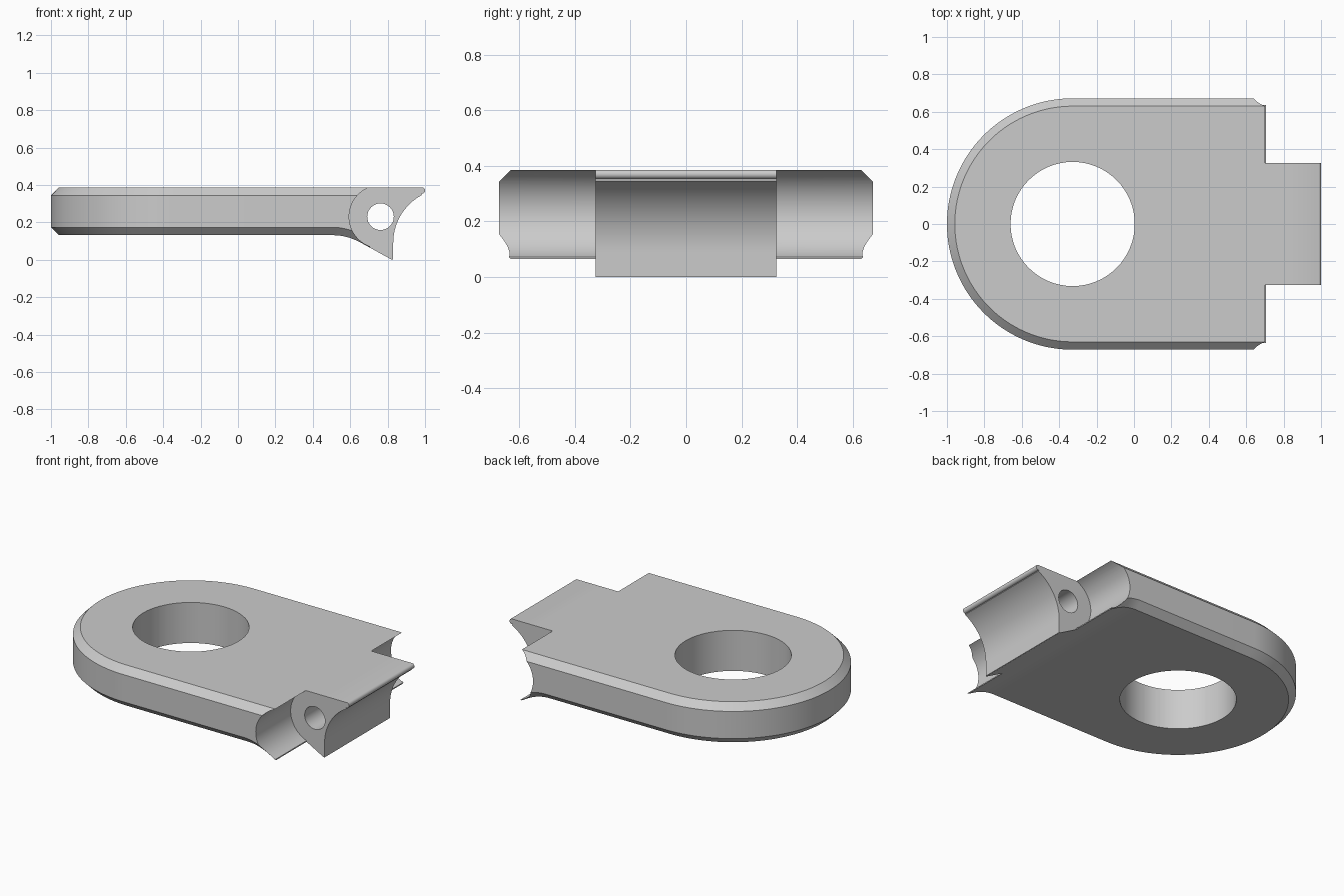
import bpy, bmesh
from math import cos, sin, pi, radians, sqrt

cube = bpy.data.objects.get("Cube")
if cube:
    bpy.data.objects.remove(cube, do_unlink=True)

TOP, BASE, CHAMFER = 0.386, 0.131, 0.042
RADIUS, CENTRE_X = 0.672, -0.328
PIN_X, PIN_Z, KNUCKLE = 0.762, 0.23, 0.325

grey = bpy.data.materials.new("plain grey")
grey.use_nodes = True
colour = (0.6, 0.6, 0.6, 1)
grey.diffuse_color = colour
grey.node_tree.nodes["Principled BSDF"].inputs["Base Color"].default_value = colour


def make_object(name, bm):
    bmesh.ops.remove_doubles(bm, verts=bm.verts, dist=1e-5)
    bmesh.ops.recalc_face_normals(bm, faces=bm.faces)
    mesh = bpy.data.meshes.new(name)
    bm.to_mesh(mesh)
    bm.free()
    mesh.materials.append(grey)
    obj = bpy.data.objects.new(name, mesh)
    bpy.context.collection.objects.link(obj)
    return obj


def arc(cx, cz, r, start, end, steps):
    angles = [radians(start + (end - start) * i / steps) for i in range(steps + 1)]
    return [(cx + r * cos(a), cz + r * sin(a)) for a in angles]


def prism(name, points, low, high, axis="y"):
    """Closed profile pushed along one axis."""
    bm = bmesh.new()
    place = (lambda p, d: (p[0], d, p[1])) if axis == "y" else (lambda p, d: (p[0], p[1], d))
    rings = [[bm.verts.new(place(p, d)) for p in points] for d in (low, high)]
    for ring in rings:
        bm.faces.new(ring)
    for i in range(len(points)):
        j = (i + 1) % len(points)
        bm.faces.new((rings[0][i], rings[0][j], rings[1][j], rings[1][i]))
    return make_object(name, bm)


def underside(x):
    """Flat, then a rounded bend into the slope below the knuckle."""
    slope, start, bend = 0.555, 0.51, 0.15
    t = x - start
    if t <= 0:
        return BASE
    if t < bend:
        return BASE - slope * t * t / (2 * bend)
    return max(0, BASE - slope * (t - bend / 2))


# Plate: eight-sided chamfered sections lofted from the round end
stations = [(pi - pi / 2 * i / 40, 0) for i in range(41)]
stations += [(pi / 2, x - CENTRE_X) for x in
             [0.51 + 0.015 * i for i in range(11)] + [0.822, 1.05]]
bm = bmesh.new()
rings = []
for angle, shift in stations:
    def corner(inset):
        r = RADIUS - inset
        return CENTRE_X + shift + r * cos(angle), r * sin(angle)
    (xo, yo), (xi, yi) = corner(0), corner(CHAMFER)
    half = [(xi, yi, TOP), (xo, yo, TOP - CHAMFER),
            (xo, yo, underside(xo) + CHAMFER), (xi, yi, underside(xi))]
    loop = half + [(x, -y, z) for x, y, z in reversed(half)]
    rings.append([bm.verts.new(p) for p in loop])
for a, b in zip(rings, rings[1:]):
    for i in range(8):
        j = (i + 1) % 8
        if a is rings[0] and i in (3, 7):
            bm.faces.new((a[i], b[j], b[i]))
        else:
            bm.faces.new((a[i], a[j], b[j], b[i]))
bm.faces.new(rings[-1])
plate = make_object("hinged_plate", bm)

# Cutters: round opening, pin hole, side notches, curved nose
cutters = [
    prism("round_opening", arc(CENTRE_X, 0, 0.332, 0, 354.375, 63), -1, 1, "z"),
    prism("pin_hole", arc(PIN_X, PIN_Z, 0.071, 0, 348.75, 31), -1, 1),
]
notch = arc(PIN_X, PIN_Z, 0.168, 110, 250, 32)
notch = [(notch[0][0], 0.6)] + notch + [(notch[-1][0], -0.5), (1.3, -0.5), (1.3, 0.6)]
for side, low, high in (("left", KNUCKLE, 1), ("right", -1, -KNUCKLE)):
    cutters.append(prism(side + "_notch", notch, low, high))
tip = arc(0.983, 0.37, 0.017, 90, -100, 12)
hollow_r = 0.29
hollow = arc(0.83 + hollow_r, 0.09, hollow_r, 118, 180, 24)
nose = [(0.983, 0.6)] + tip + hollow + [(0.83, -0.5), (1.3, -0.5), (1.3, 0.6)]
cutters.append(prism("nose_hollow", nose, -1, 1))

bpy.context.view_layer.objects.active = plate
plate.select_set(True)
for cutter in cutters:
    cutter.hide_render = True
    mod = plate.modifiers.new(cutter.name, "BOOLEAN")
    mod.operation = "DIFFERENCE"
    mod.solver = "EXACT"
    mod.object = cutter
    bpy.ops.object.modifier_apply(modifier=mod.name)
    bpy.data.objects.remove(cutter, do_unlink=True)

bpy.ops.object.shade_smooth_by_angle(angle=radians(25))
